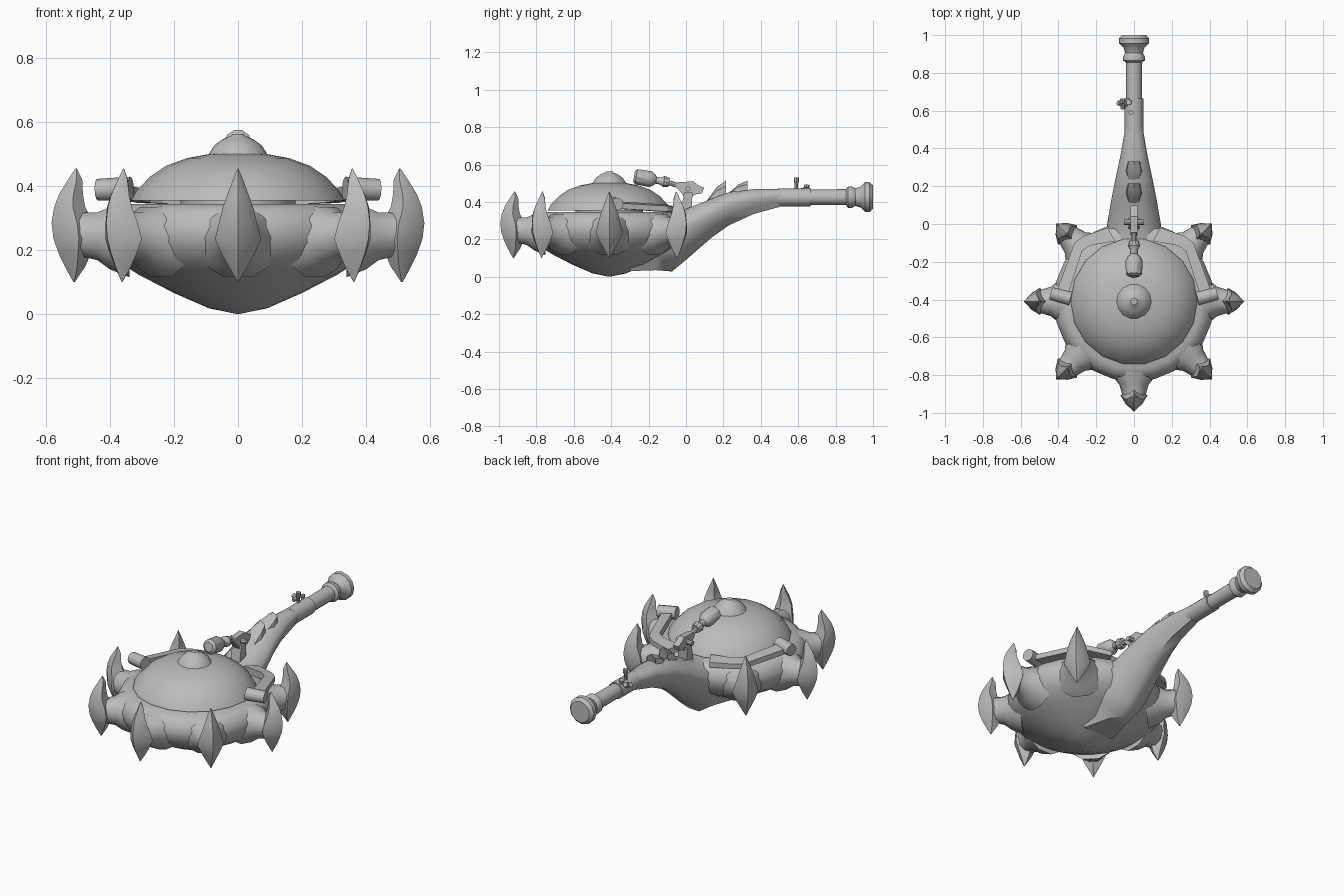
import bpy, bmesh, math
from mathutils import Vector, Matrix

metal = bpy.data.materials.new("plain grey")
metal.diffuse_color = (0.5, 0.5, 0.5, 1)
CY = -0.41  # centre of the bowl in y


def finish(name, bm, angle=35):
    bmesh.ops.remove_doubles(bm, verts=bm.verts, dist=0.0005)
    bmesh.ops.recalc_face_normals(bm, faces=bm.faces)
    me = bpy.data.meshes.new(name)
    bm.to_mesh(me)
    bm.free()
    me.materials.append(metal)
    ob = bpy.data.objects.new(name, me)
    bpy.context.collection.objects.link(ob)
    bpy.ops.object.select_all(action='DESELECT')
    ob.select_set(True)
    bpy.context.view_layer.objects.active = ob
    bpy.ops.object.shade_smooth_by_angle(angle=math.radians(angle))
    return ob


def loft(bm, rings):
    """Skin a list of equal-length point rings and cap both ends."""
    rows = [[bm.verts.new(p) for p in r] for r in rings]
    n = len(rows[0])
    for a, b in zip(rows, rows[1:]):
        for i in range(n):
            j = (i + 1) % n
            bm.faces.new((a[i], a[j], b[j], b[i]))
    bm.faces.new(rows[0])
    bm.faces.new(rows[-1])


def tube(bm, start, end, profile, n=10):
    """Turned part along start-end; profile is (distance fraction, radius)."""
    s, e = Vector(start), Vector(end)
    rot = (e - s).to_track_quat('Z', 'Y')
    loft(bm, [[s.lerp(e, t) + rot @ Vector((r * math.cos(k * math.tau / n),
              r * math.sin(k * math.tau / n), 0)) for k in range(n)] for t, r in profile])


def lathe(name, profile, n=16, angle=35):
    bm = bmesh.new()
    tube(bm, (0, CY, 0), (0, CY, 1), [(z, max(r, 0.0008)) for r, z in profile], n)
    return finish(name, bm, angle)


def plate(name, outline, half, angle=20):
    """Side-on (y, z) outline given thickness in x."""
    bm = bmesh.new()
    loft(bm, [[(x, y, z) for y, z in outline] for x in (-half, half)])
    return finish(name, bm, angle)


# bowl, lid and lid knob
lathe("bowl", [(0, 0), (0.09, 0.018), (0.2, 0.066), (0.31, 0.123), (0.385, 0.17), (0.42, 0.225),
               (0.425, 0.275), (0.40, 0.325), (0.36, 0.345), (0.2, 0.345), (0, 0.345)], 24, 50)
lathe("lid_spacer", [(0.18, 0.34), (0.18, 0.365)])
lathe("lid", [(0, 0.355), (0.335, 0.355), (0.318, 0.385), (0.275, 0.43), (0.225, 0.464),
              (0.16, 0.488), (0.095, 0.50), (0, 0.505)], 18)
lathe("lid_knob", [(0.095, 0.495), (0.075, 0.527), (0.05, 0.546), (0.022, 0.558), (0.018, 0.563), (0, 0.563)], 14, 50)

# seven curved claws around the rim: (z, inner radius, outer radius, half width)
CLAW = [(0.456, 0.504, 0.508, 0.001), (0.42, 0.487, 0.532, 0.016), (0.375, 0.485, 0.560, 0.033),
        (0.335, 0.478, 0.575, 0.047), (0.285, 0.45, 0.583, 0.060), (0.235, 0.445, 0.577, 0.072),
        (0.19, 0.46, 0.561, 0.052), (0.15, 0.477, 0.542, 0.030), (0.10, 0.511, 0.515, 0.001)]
# (radius, bottom z, top z, half width) of the flared root
ROOT = [(0.34, 0.11, 0.345, 0.14), (0.40, 0.135, 0.34, 0.11), (0.44, 0.165, 0.322, 0.078), (0.50, 0.18, 0.32, 0.06)]
for k in range(8):
    if k == 2:
        continue  # the handle takes this place
    turn = Matrix.Translation((0, CY, 0)) @ Matrix.Rotation(k * math.tau / 8, 4, 'Z')
    bm = bmesh.new()
    loft(bm, [[(a, 0, z), (0.6 * a + 0.4 * b, w, z), (0.25 * a + 0.75 * b, w * 0.6, z), (b, 0, z),
               (0.25 * a + 0.75 * b, -w * 0.6, z), (0.6 * a + 0.4 * b, -w, z)] for z, a, b, w in CLAW])
    loft(bm, [[(r, w * math.cos(i * math.tau / 10), (lo + hi) / 2 + (hi - lo) / 2 * math.sin(i * math.tau / 10))
               for i in range(10)] for r, lo, hi, w in ROOT])
    bm.transform(turn)
    finish("claw", bm, 50)

# tapering neck with a keel: (y, bottom z, top z, half width, keel half width)
NECK = [(-0.30, 0.03, 0.34, 0.17, 0.10), (-0.16, 0.035, 0.345, 0.165, 0.06), (-0.075, 0.028, 0.35, 0.155, 0.035),
        (0.0, 0.09, 0.362, 0.142, 0.035), (0.14, 0.212, 0.418, 0.118, 0.035), (0.23, 0.275, 0.452, 0.10, 0.035),
        (0.36, 0.335, 0.468, 0.072, 0.03), (0.51, 0.376, 0.468, 0.046, 0.022)]
bm = bmesh.new()
loft(bm, [[(-w * .4, y, hi), (w * .4, y, hi), (w * .9, y, hi * .82 + lo * .18), (w, y, hi * .6 + lo * .4),
           (w * .75, y, hi * .3 + lo * .7), (q, y, lo), (-q, y, lo), (-w * .75, y, hi * .3 + lo * .7),
           (-w, y, hi * .6 + lo * .4), (-w * .9, y, hi * .82 + lo * .18)] for y, lo, hi, w, q in NECK])
finish("neck", bm, 50)

# two pointed fins on the neck
for y, z in ((0.11, 0.40), (0.225, 0.44)):
    bm = bmesh.new()
    top = 0.515 - z
    loft(bm, [[(-w, yy, z - 0.02), (-w * .8, yy, z + h * .75), (0, yy, z + h), (w * .8, yy, z + h * .75), (w, yy, z - 0.02)]
              for yy, h, w in ((y, 0.005, 0.03), (y + 0.055, top * .7, 0.048), (y + 0.105, top, 0.035), (y + 0.085, 0.02, 0.045))])
    finish("neck_fin", bm, 30)

# barrel with a flared octagonal muzzle
bm = bmesh.new()
tube(bm, (0, 0, 0.421), (0, 1, 0.426), [(0.49, 0.049), (0.665, 0.049), (0.665, 0.042), (0.855, 0.043),
     (0.867, 0.058), (0.885, 0.058), (0.905, 0.047), (0.935, 0.056), (0.957, 0.08), (0.982, 0.08), (1.0, 0.062)], 12)
finish("barrel", bm, 35)

# pegs on the barrel
for name, a, b, r in (("tall_peg", (-0.015, 0.59, 0.45), (-0.015, 0.59, 0.53), 0.011),
                      ("short_peg", (-0.02, 0.645, 0.45), (-0.028, 0.645, 0.49), 0.012),
                      ("side_peg", (-0.03, 0.63, 0.445), (-0.085, 0.642, 0.475), 0.011),
                      ("side_peg_tip", (-0.06, 0.61, 0.46), (-0.06, 0.66, 0.475), 0.012)):
    bm = bmesh.new()
    tube(bm, a, b, [(0, r), (0.6, r * .8), (0.7, r * 1.25), (1, r * 1.25)], 8)
    finish(name, bm)

# striker: mallet head, linkage, hinge plates and axle
bm = bmesh.new()
tube(bm, (0, -0.278, 0.537), (0, -0.09, 0.504), [(0, 0.028), (0.06, 0.043), (0.45, 0.045), (0.55, 0.036),
     (0.63, 0.02), (0.75, 0.02), (0.85, 0.032), (1, 0.026)], 10)
finish("mallet", bm)
bm = bmesh.new()
tube(bm, (0, -0.10, 0.505), (0, 0.0, 0.475), [(0, 0.013), (1, 0.013)], 8)
finish("mallet_shaft", bm)
plate("hinge_plate", [(-0.06, 0.485), (-0.045, 0.505), (0.04, 0.51), (0.065, 0.49), (0.097, 0.475),
                      (0.085, 0.445), (0.05, 0.44), (0.02, 0.42), (-0.01, 0.425), (-0.03, 0.455)], 0.018)
plate("hinge_stand", [(-0.03, 0.34), (0.03, 0.36), (0.035, 0.45), (-0.01, 0.45)], 0.03)
bm = bmesh.new()
tube(bm, (-0.052, 0.01, 0.47), (0.052, 0.01, 0.47), [(0, 0.014), (1, 0.014)], 8)
finish("hinge_axle", bm)

# side rails ending in short cylinders, both sides: outer and inner (x, y) edge with z
RAIL = [((0.14, -0.02), (0.10, -0.09), 0.362), ((0.27, -0.065), (0.235, -0.115), 0.368),
        ((0.315, -0.10), (0.275, -0.145), 0.37), ((0.405, -0.345), (0.345, -0.36), 0.385)]
for s in (-1, 1):
    bm = bmesh.new()
    loft(bm, [[(s * o[0], o[1], z - 0.022), (s * o[0], o[1], z + 0.008), (s * i[0], i[1], z + 0.018),
               (s * i[0], i[1], z - 0.022)] for o, i, z in RAIL])
    finish("side_rail", bm, 20)
    bm = bmesh.new()
    tube(bm, (s * 0.335, -0.395, 0.393), (s * 0.44, -0.368, 0.389), [(0, 0.037), (1, 0.034)], 12)
    finish("side_cylinder", bm)
